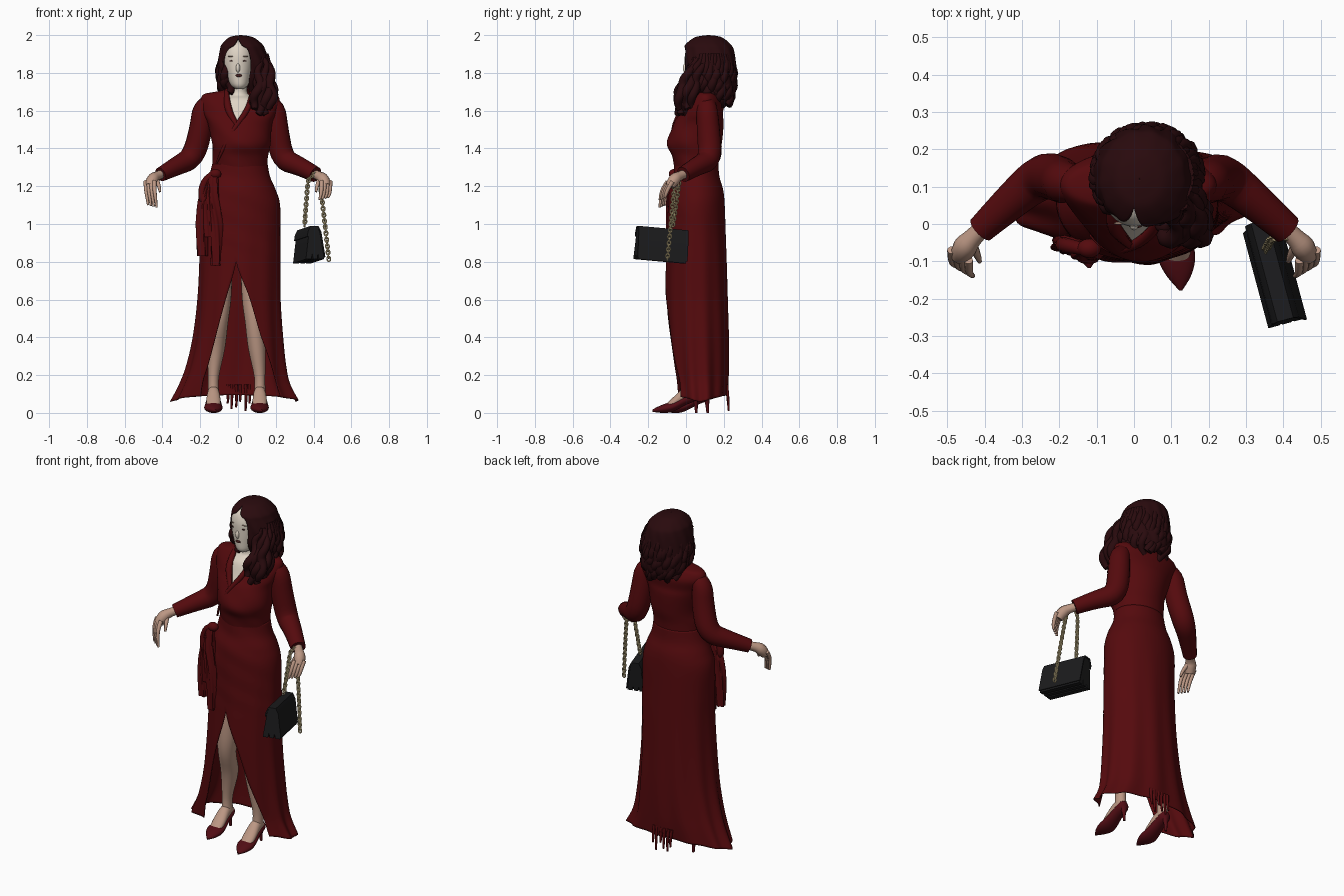
import bpy, bmesh, math, random
from mathutils import Vector, Matrix

random.seed(4)
if "Cube" in bpy.data.objects:
    bpy.data.objects.remove(bpy.data.objects["Cube"])


def material(name, r, g, b):
    m = bpy.data.materials.new(name)
    m.use_nodes = True
    m.diffuse_color = (r, g, b, 1)
    m.node_tree.nodes["Principled BSDF"].inputs["Base Color"].default_value = (r, g, b, 1)
    return m


RED = material("dress red", .09, .003, .004)
HAIR = material("dark auburn", .022, .003, .004)
PALE = material("pale skin", .74, .66, .56)
SKIN = material("warm skin", .5, .31, .23)
BLACK = material("black leather", .011, .011, .012)
GOLD = material("pale gold", .6, .49, .26)
SHOE = material("shoe red", .085, .004, .007)
DARK = material("dark makeup", .06, .015, .014)
SHADE = material("eye shadow", .3, .2, .15)


def finish(name, mesh, mat, angle=50):
    ob = bpy.data.objects.new(name, mesh)
    bpy.context.collection.objects.link(ob)
    mesh.materials.clear()
    mesh.materials.append(mat)
    bpy.ops.object.select_all(action='DESELECT')
    ob.select_set(True)
    bpy.context.view_layer.objects.active = ob
    bpy.ops.object.shade_smooth_by_angle(angle=math.radians(angle))
    return ob


def spline(rows, k):
    """Catmull-Rom samples through rows of numbers."""
    out = []
    for i in range(len(rows) - 1):
        a, b, c, d = (rows[min(max(i + j, 0), len(rows) - 1)] for j in (-1, 0, 1, 2))
        for s in range(k):
            u = s / k
            out.append([q + .5 * u * (r - p + u * (2 * p - 5 * q + 4 * r - w + u * (3 * (q - r) + w - p)))
                        for p, q, r, w in zip(a, b, c, d)])
    return out + [list(rows[-1])]


def loft(name, rows, mat, n=32, k=4, cap=True, ripple=None, axis='z', thick=0):
    """Rings (height, cx, cy, rx, ry), with an optional front gap (left, right)."""
    rows = [list(r) + ([r[1], r[1]] if len(r) == 5 else []) for r in rows]
    bm = bmesh.new()
    rings = []
    for z, cx, cy, rx, ry, xl, xr in spline(rows, k):
        if xl > xr:
            xl = xr = (xl + xr) / 2
        t0, t1 = (math.asin(max(-1, min(1, (x - cx) / rx))) for x in (xr, xl))
        ring = []
        for i in range(n + 1):
            t = t0 + (t1 + math.tau - t0) * i / n
            f, dz = ripple(t, z) if ripple else (1, 0)
            x, y = cx + rx * f * math.sin(t), cy - ry * f * math.cos(t)
            ring.append(bm.verts.new((x, z, y) if axis == 'y' else (x, y, z + dz)))
        rings.append(ring)
    for a, b in zip(rings, rings[1:]):
        for i in range(n):
            bm.faces.new((a[i], a[i + 1], b[i + 1], b[i]))
    bmesh.ops.remove_doubles(bm, verts=bm.verts, dist=.0001)
    if cap:
        bmesh.ops.holes_fill(bm, edges=[e for e in bm.edges if e.is_boundary])
    bmesh.ops.recalc_face_normals(bm, faces=bm.faces)
    mesh = bpy.data.meshes.new(name)
    bm.to_mesh(mesh)
    bm.free()
    ob = finish(name, mesh, mat)
    if thick:
        ob.modifiers.new("thickness", 'SOLIDIFY').thickness = thick
    return ob


def tubes(name, paths, mat, depth=1, res=3, cyclic=False):
    """Round tubes along paths of (x, y, z, radius)."""
    cu = bpy.data.curves.new(name, 'CURVE')
    cu.dimensions = '3D'
    cu.bevel_depth, cu.bevel_resolution, cu.use_fill_caps = depth, res, True
    for path in paths:
        s = cu.splines.new('NURBS')
        s.points.add(len(path) - 1)
        for p, (x, y, z, r) in zip(s.points, path):
            p.co, p.radius = (x, y, z, 1), r
        s.order_u, s.resolution_u = 3, 4
        s.use_endpoint_u, s.use_cyclic_u = not cyclic, cyclic
    tmp = bpy.data.objects.new(name + " path", cu)
    mesh = bpy.data.meshes.new_from_object(tmp)
    bpy.data.objects.remove(tmp)
    return finish(name, mesh, mat)


def ball(name, loc, size, mat):
    bm = bmesh.new()
    bmesh.ops.create_uvsphere(bm, u_segments=16, v_segments=10, radius=1,
                              matrix=Matrix.Translation(loc) @ Matrix.Diagonal((*size, 1)))
    mesh = bpy.data.meshes.new(name)
    bm.to_mesh(mesh)
    bm.free()
    return finish(name, mesh, mat)


# Dress: bodice open at the neckline, wrap skirt open at the front slit
loft("bodice", [(1.715, .01, .1, .06, .05, -.04, .05), (1.7, .01, .105, .13, .065, -.05, .065),
                (1.685, .01, .105, .195, .075, -.05, .07), (1.64, .01, .1, .21, .1, -.045, .06),
                (1.58, .01, .08, .19, .115, -.02, .035), (1.53, .01, .067, .17, .132, 0, 0),
                (1.43, .018, .045, .155, .145, 0, 0), (1.36, .012, .05, .147, .125, 0, 0),
                (1.29, .01, .055, .145, .114, 0, 0)], RED, 64, 6, False,
     lambda t, z: (1 + .012 * math.sin(5 * t + 45 * z) * (1 + math.cos(t)) / 2, 0), thick=.004)


def skirt_folds(t, z):
    low = max(0, 1 - z / 1.1)
    drape = .01 * math.sin(4 * t + 50 * z) * max(0, math.cos(t)) * (z > .8)
    return 1 + .035 * low * math.sin(11 * t) + drape, .04 * abs(math.cos(t)) * max(0, 1 - z / .4)


loft("wrap_skirt", [(1.32, .01, .055, .146, .116, 0, 0), (1.25, .008, .055, .162, .122, 0, 0),
                    (1.18, .008, .055, .192, .142, 0, 0), (1.1, .008, .055, .215, .15, 0, 0),
                    (.95, .01, .055, .215, .155, 0, 0), (.8, .012, .055, .215, .16, -.01, -.01),
                    (.6, .008, .055, .22, .165, -.065, .065), (.4, .003, .06, .238, .165, -.12, .125),
                    (.25, -.006, .065, .262, .16, -.16, .17), (.15, -.014, .07, .29, .152, -.19, .2),
                    (.06, -.014, .075, .335, .14, -.2, .22)], RED, 96, 5, False, skirt_folds, thick=.005)
tubes("lapels", [[(.075, .07, 1.71, .01), (.065, .002, 1.64, .015), (.035, -.034, 1.58, .015),
                  (-.01, -.064, 1.52, .013), (-.07, -.076, 1.42, .01), (-.115, -.03, 1.32, .005)],
                 [(-.06, .07, 1.71, .01), (-.06, .0, 1.64, .02), (-.037, -.03, 1.57, .018),
                  (-.005, -.062, 1.52, .01)]], RED)

# Side bow and hanging ends
ball("sash_knot", (-.12, -.065, 1.265), (.032, .026, .026), RED)
flutter = lambda t, z: (1 + .2 * math.sin(5 * t + 14 * z), 0)
for i, (x, y, low) in enumerate([(-.19, -.055, .83), (-.115, -.08, .78), (-.15, -.07, .93)]):
    loft(f"sash_end_{i + 1}", [(1.27, -.125, -.07, .018, .012), (1.15, (x - .15) / 2, y, .03, .02),
                               (1, x, y, .03, .022), (low, x, y, .026, .02)], RED, 24, 5, ripple=flutter)
tubes("sash_loop", [[(-.12, -.07, 1.27, .016), (-.19, -.055, 1.24, .02), (-.19, -.055, 1.08, .022),
                     (-.13, -.075, 1.2, .016)]], RED)
tubes("hem_threads", [[(x, .215, .15, .009), (x + .005, .222, .08, .008), (x, .226, low, .005)]
                      for x, low in ((-.055, .05), (-.035, .02), (-.01, .03), (.01, .06), (.04, .01), (.06, .05))], RED)

# Sleeves
tubes("right_sleeve", [[(-.13, .105, 1.645, .04), (-.185, .11, 1.635, .055), (-.195, .118, 1.5, .062),
                        (-.238, .135, 1.35, .062), (-.32, .07, 1.31, .05), (-.41, -.015, 1.262, .038)]], RED, res=6)
tubes("left_sleeve", [[(.14, .105, 1.645, .04), (.195, .11, 1.635, .055), (.205, .118, 1.5, .062),
                       (.235, .13, 1.34, .062), (.32, .065, 1.31, .05), (.41, -.015, 1.262, .042)]], RED, res=6)

# Hands with four curled fingers and a thumb
for side, s, tip_z in (("right", -1, 1.1), ("left", 1, 1.14)):
    tubes(f"{side}_palm", [[(s * .395, 0, 1.268, .024), (s * .43, -.035, 1.255, .023),
                            (s * .456, -.065, 1.235, .036), (s * .466, -.085, 1.2, .026)]], SKIN)
    fingers = []
    for i in range(4):
        x, y = s * (.488 - .015 * i), -.07 - .009 * i
        fingers.append([(x, y, 1.225, .012), (x, y - .025, 1.19, .011),
                        (x - s * .005, y - .038, 1.15, .009), (x - s * .012, y - .042, tip_z - .004 * i, .006)])
    fingers.append([(s * .435, -.05, 1.24, .014), (s * .418, -.085, 1.21, .011), (s * .413, -.1, 1.17, .006)])
    tubes(f"{side}_fingers", fingers, SKIN)

# Legs and pointed court shoes
for side, x, dx, dy in (("left", .115, -1, 0), ("right", -.13, 1, .06)):
    loft(f"{side}_leg", [(.88, x + dx * .03, .045 + dy / 3, .075, .08), (.62, x + dx * .035, .02 + dy / 3, .06, .063),
                         (.48, x + dx * .03, .01 + dy / 2, .048, .052), (.34, x + dx * .015, .025 + dy, .046, .053),
                         (.19, x, .025 + dy, .029, .032), (.1, x, .025 + dy, .03, .036)], SKIN, 24)
    loft(f"{side}_foot", [(.05 + dy, x, .1, .028, .022), (.0 + dy, x, .1, .032, .042),
                          (-.06 + dy, x, .06, .038, .03), (-.11 + dy, x, .025, .03, .016)], SKIN, 20, axis='y')
    loft(f"{side}_shoe", [(.066 + dy, x, .1, .012, .015), (.05 + dy, x, .092, .032, .028), (.0 + dy, x, .07, .036, .028),
                          (-.06 + dy, x, .037, .046, .026), (-.1 + dy, x, .026, .048, .026),
                          (-.14 + dy, x + .005, .019, .032, .018), (-.178 + dy, x + .01, .012, .004, .006)],
         SHOE, 24, axis='y')
    loft(f"{side}_heel", [(.085, x, .048 + dy, .024, .02), (.05, x, .052 + dy, .011, .011),
                          (0, x, .055 + dy, .007, .007)], SHOE, 12)

# Chest, head and face
loft("neck_and_chest", [(1.75, .005, .095, .045, .048), (1.69, .005, .1, .047, .05), (1.665, .005, .095, .1, .075),
                        (1.64, .005, .09, .15, .088), (1.58, .01, .08, .16, .103),
                        (1.5, .01, .06, .14, .125)], PALE)
loft("head", [(1.715, .008, .045, .02, .028), (1.735, .007, .06, .045, .06), (1.78, .003, .08, .064, .085),
              (1.84, 0, .09, .08, .097), (1.9, 0, .095, .085, .1), (1.95, 0, .1, .07, .085),
              (1.975, 0, .1, .03, .04)], PALE)
ball("nose", (0, -.005, 1.826), (.011, .012, .024), PALE)
for s in (-1, 1):
    side = "left" if s > 0 else "right"
    ball(f"{side}_eye", (s * .034, .002, 1.863), (.013, .004, .004), DARK)
    ball(f"{side}_brow", (s * .036, .002, 1.887), (.018, .004, .0025), SHADE)
ball("lips", (.004, -.006, 1.786), (.017, .005, .008), DARK)

# Hair: parted shell, hanging curls and a bundle over the left shoulder
loft("hair_shell", [(2, .015, .12, .001, .001, 0, 0), (1.996, .015, .12, .035, .04, 0, 0),
                    (1.985, .018, .118, .07, .078, 0, 0), (1.95, .022, .118, .108, .12, -.02, .02),
                    (1.92, .024, .122, .12, .132, -.055, .055), (1.85, .03, .126, .138, .136, -.078, .07),
                    (1.77, .034, .135, .144, .13, -.07, .06), (1.7, .035, .155, .13, .108, -.065, .06),
                    (1.66, .04, .165, .105, .08, -.05, .08)],
     HAIR, 80, 5, False, lambda t, z: (1 + .02 * math.sin(13 * t + 30 * z) * min(1, (2 - z) * 8), 0), thick=.006)
curls = []
for i in range(36):
    t = .9 + (math.tau - 1.8) * i / 35
    ph, low = random.uniform(0, 6), random.uniform(1.62, 1.69) + .05 * (i > 28)
    path = []
    for j in range(11):
        u = j / 10
        w = .02 * u
        r = .108 + .016 * math.sin(3 * u) - .02 * u * u + w * math.sin(12 * u + ph)
        a = t + .16 * u * math.cos(12 * u + ph)
        path.append((.035 + r * math.sin(a) * 1.06, .128 - r * math.cos(a), 1.9 + (low - 1.9) * u,
                     .012 + .012 * math.sin(2.6 * u)))
    curls.append(path)
for i in range(12):
    col, row, ph = i % 4, i // 4, random.uniform(0, 6)
    x, y = .075 + .032 * col, -.035 + .035 * row
    path = []
    for j in range(12):
        u = j / 11
        path.append((.11 + .012 * col + (x - .11 - .012 * col) * u + .018 * math.sin(3.1 * u) + .013 * math.sin(13 * u + ph),
                     .055 + .02 * row + (y - .055 - .02 * row) * min(1, 1.5 * u) + .01 * math.cos(13 * u + ph),
                     1.88 - (.27 + .03 * (col in (1, 2))) * u, .01 + .016 * math.sin(2.7 * u)))
    curls.append(path)
tubes("hair_curls", curls, HAIR, res=2)

# Handbag: notched gusset prism with a folded flap, turned and tipped
place = (Matrix.Translation((.374, -.14, .793)) @ Matrix.Rotation(math.radians(15), 4, 'Z')
         @ Matrix.Rotation(math.radians(-5), 4, 'X'))


def prism(name, profile, length, mat):
    bm = bmesh.new()
    face = bm.faces.new([bm.verts.new((x, -length / 2, z)) for x, z in profile])
    ext = bmesh.ops.extrude_face_region(bm, geom=[face])["geom"]
    bmesh.ops.translate(bm, vec=(0, length, 0), verts=[v for v in ext if isinstance(v, bmesh.types.BMVert)])
    bmesh.ops.recalc_face_normals(bm, faces=bm.faces)
    bm.transform(place)
    mesh = bpy.data.meshes.new(name)
    bm.to_mesh(mesh)
    bm.free()
    return finish(name, mesh, mat, 30)


prism("bag_body", [(-.05, .01), (-.02, .01), (-.015, .04), (-.01, .01), (.012, .01), (.017, .04), (.022, .01),
                   (.05, .01), (.03, .15), (.02, .178), (-.02, .178), (-.03, .15)], .264, BLACK)
prism("bag_flap", [(.05, .02), (.056, .02), (.037, .155), (.022, .186), (-.022, .186), (-.037, .155), (-.04, .13),
                   (-.034, .13), (-.03, .15), (-.02, .178), (.02, .178), (.03, .15)], .274, BLACK)

# Chain strap: alternating links looped over the hand
stops = [(.352, -.07, .985), (.362, -.05, 1.12), (.375, -.035, 1.235), (.415, -.04, 1.262),
         (.435, -.06, 1.2), (.46, -.08, 1), (.482, -.1, .8)]
points = [Vector(p) for p in spline(stops, 40)]
links, travelled = [], 0
for a, b in zip(points, points[1:]):
    travelled += (b - a).length
    if travelled > .014:
        travelled = 0
        along = (b - a).normalized()
        across = along.cross(Vector((0, 1, 0) if len(links) % 2 else (1, 0, .3))).normalized()
        links.append([(*(a + along * .014 * math.cos(q) + across * .01 * math.sin(q)), 1)
                      for q in (i * math.tau / 8 for i in range(8))])
tubes("chain_strap", links, GOLD, .0042, 1, True)
